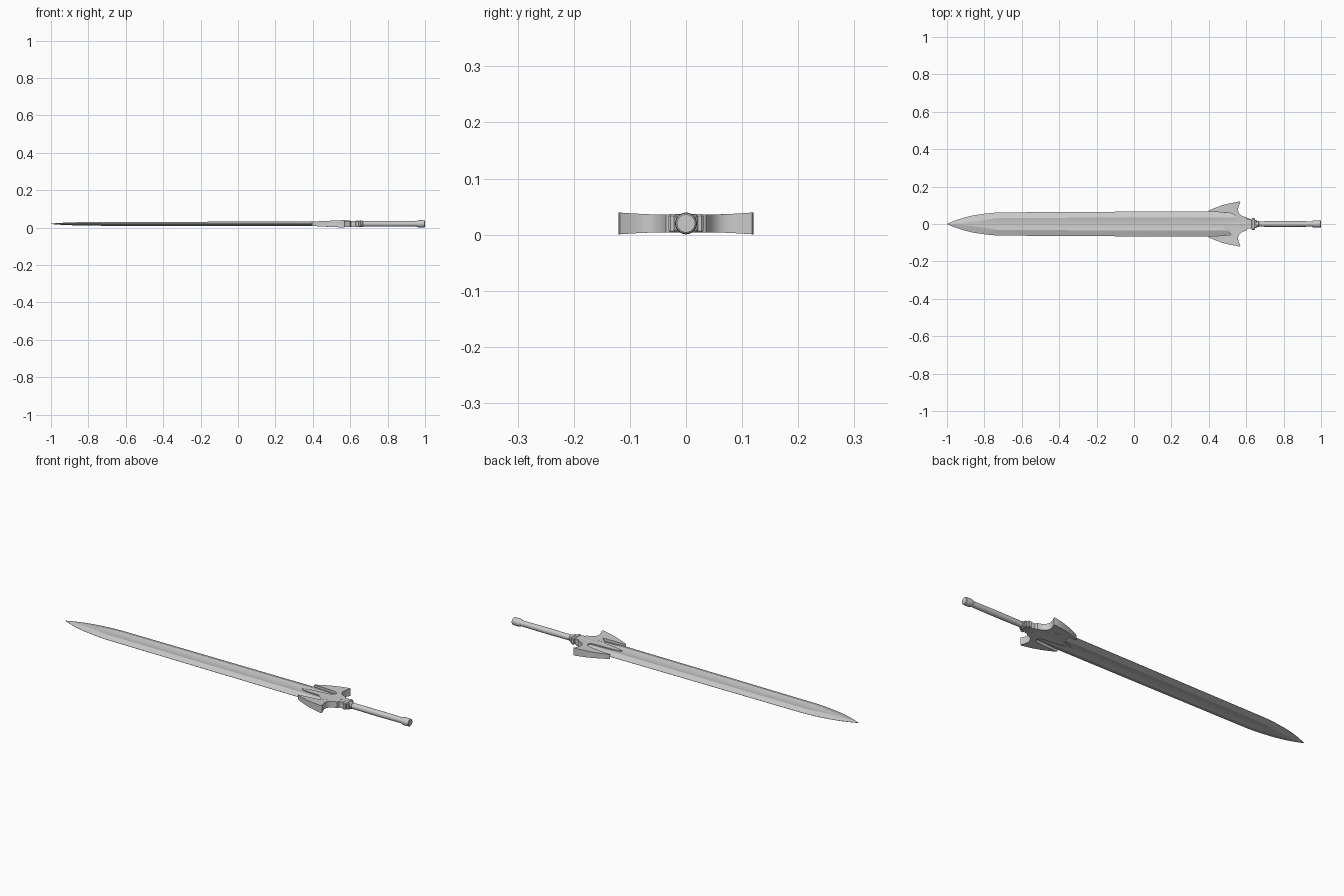
import bpy, bmesh, math
from mathutils import Vector

if "Cube" in bpy.data.objects:
    bpy.data.objects.remove(bpy.data.objects["Cube"])

ZC = 0.02  # mid-plane height of the sword


def finish(bm, name, angle=30):
    bmesh.ops.remove_doubles(bm, verts=bm.verts, dist=1e-5)
    bmesh.ops.recalc_face_normals(bm, faces=bm.faces)
    me = bpy.data.meshes.new(name)
    bm.to_mesh(me)
    bm.free()
    ob = bpy.data.objects.new(name, me)
    bpy.context.collection.objects.link(ob)
    bpy.ops.object.select_all(action='DESELECT')
    ob.select_set(True)
    bpy.context.view_layer.objects.active = ob
    bpy.ops.object.shade_smooth_by_angle(angle=math.radians(angle))
    return ob


def loft(name, rings, angle=30):
    bm = bmesh.new()
    loops = [[bm.verts.new(p) for p in r] for r in rings]
    n = len(loops[0])
    for a, b in zip(loops, loops[1:]):
        for i in range(n):
            bm.faces.new((a[i], a[(i + 1) % n], b[(i + 1) % n], b[i]))
    bm.faces.new(loops[0])
    bm.faces.new(loops[-1])
    return finish(bm, name, angle)


def round_part(name, profile, sides=24):
    return loft(name, [[(x, r * math.cos(2 * math.pi * i / sides),
                         ZC + r * math.sin(2 * math.pi * i / sides))
                        for i in range(sides)] for x, r in profile])


# Blade: bevelled edges, raised shoulders and a central fuller
def blade_ring(x, w, t, s, g):
    half = [(w, 0.0006), (s, t), (s * 0.55, t - g * 0.7), (0, t - g)]
    top = half + [(-y, z) for y, z in half[-2::-1]]
    return [(x, y, ZC + z) for y, z in top] + [(x, y, ZC - z) for y, z in top[::-1]]


# x, half width, half thickness, shoulder position, fuller depth
stations = [(-1.0, 0.0006, 0.0008, 0.0003, 0), (-0.98, 0.0095, 0.003, 0.002, 0),
            (-0.95, 0.021, 0.005, 0.004, 0), (-0.91, 0.034, 0.007, 0.007, 0),
            (-0.86, 0.046, 0.0085, 0.012, 0.0003), (-0.80, 0.055, 0.0095, 0.02, 0.001),
            (-0.76, 0.0595, 0.010, 0.028, 0.0025), (-0.72, 0.062, 0.0105, 0.032, 0.0035),
            (-0.2, 0.065, 0.011, 0.034, 0.004), (0.40, 0.068, 0.0115, 0.035, 0.004),
            (0.545, 0.055, 0.0115, 0.035, 0.004)]
loft("blade", [blade_ring(*s) for s in stations], 12)


# Guard: winged plate with a central prong and two rounded slots
def guard_half_height(x, y):
    f = min(max((x - 0.38) / 0.16, 0), 1)
    wing = max((abs(y) - 0.05) / 0.07, 0)
    return 0.0115 + 0.0045 * f + 0.0035 * wing ** 1.5 * f


outline = [(0.37, 0), (0.385, 0.008), (0.42, 0.014), (0.48, 0.018), (0.52, 0.021),
           (0.536, 0.028), (0.542, 0.038), (0.537, 0.05), (0.522, 0.057), (0.48, 0.061),
           (0.44, 0.064), (0.395, 0.066), (0.40, 0.072), (0.43, 0.085), (0.47, 0.1),
           (0.51, 0.110), (0.562, 0.12), (0.57, 0.118), (0.562, 0.1), (0.556, 0.08),
           (0.558, 0.064), (0.566, 0.052), (0.58, 0.042), (0.60, 0.036), (0.605, 0.026),
           (0.625, 0.024), (0.625, 0)]
bm = bmesh.new()
for side in (1, -1):
    sheets = []
    for s in (1, -1):
        sheets.append([bm.verts.new((x, side * y, ZC + s * guard_half_height(x, y)))
                       for x, y in outline])
    up, low = sheets
    caps = [bm.faces.new(up), bm.faces.new(low[::-1])]
    for i in range(len(outline) - 1):
        bm.faces.new((up[i], up[i + 1], low[i + 1], low[i]))
    bmesh.ops.triangulate(bm, faces=caps)
finish(bm, "guard", 30)

# Thin raised spine on each face of the guard
for s, label in ((1, "upper"), (-1, "lower")):
    bm = bmesh.new()
    base = [bm.verts.new(p) for p in
            [(0.40, 0, ZC + s * 0.011), (0.46, 0.007, ZC + s * 0.013),
             (0.60, 0.012, ZC + s * 0.0155), (0.60, -0.012, ZC + s * 0.0155),
             (0.46, -0.007, ZC + s * 0.013)]]
    a, b = (bm.verts.new((x, 0, ZC + s * z)) for x, z in ((0.46, 0.0155), (0.60, 0.0175)))
    for f in ((base[0], base[1], a), (base[1], base[2], b, a), (base[2], base[3], b),
              (base[3], base[4], a, b), (base[4], base[0], a), base[::-1]):
        bm.faces.new(f)
    finish(bm, "guard_spine_" + label)

# Collar blocks between guard and grip
for name, x0, x1, hy, hz in (("collar_neck", 0.60, 0.632, 0.022, 0.015),
                             ("collar_band", 0.628, 0.646, 0.031, 0.0165),
                             ("collar_end", 0.644, 0.658, 0.021, 0.016)):
    bm = bmesh.new()
    bmesh.ops.create_cube(bm, size=1)
    for v in bm.verts:
        v.co = Vector(((x0 + x1) / 2 + v.co.x * (x1 - x0), v.co.y * 2 * hy, ZC + v.co.z * 2 * hz))
    bmesh.ops.bevel(bm, geom=bm.edges[:], offset=0.003, segments=1, affect='EDGES')
    finish(bm, name)

# Grip and pommel
round_part("grip", [(0.65, 0.017), (0.665, 0.017), (0.668, 0.0145), (0.80, 0.0155),
                    (0.95, 0.0145), (0.96, 0.0145)])
round_part("pommel", [(0.952, 0.0145), (0.957, 0.017), (0.966, 0.0195), (0.978, 0.0195),
                      (0.99, 0.019), (0.998, 0.0185), (1.0, 0.016)])
